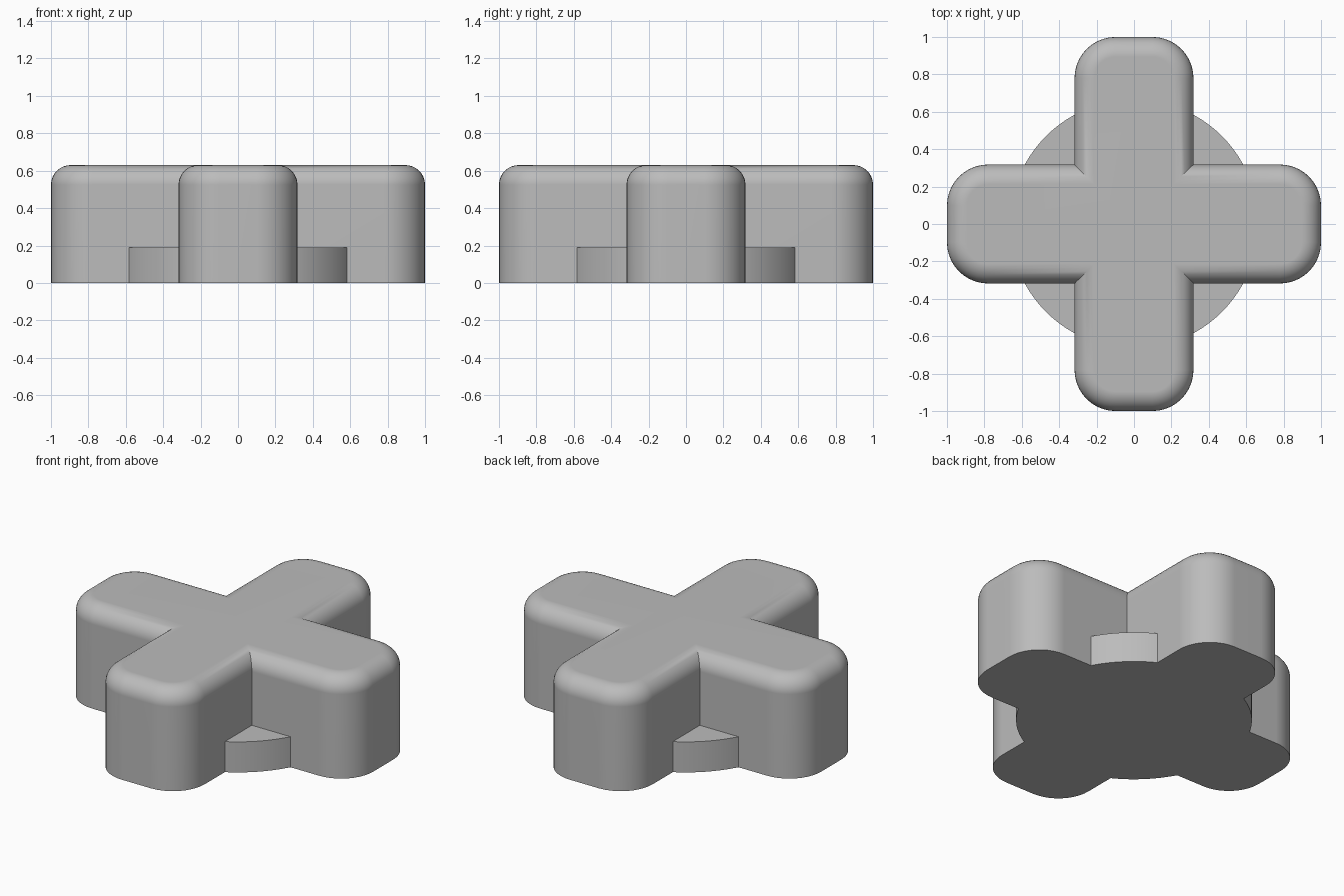
import bpy
import bmesh
from math import cos, sin, pi, radians

cube = bpy.data.objects.get("Cube")
if cube:
    bpy.data.objects.remove(cube, do_unlink=True)

HALF_WIDTH, REACH, HEIGHT = 0.318, 1.0, 0.63
CORNER, FILLET = 0.22, 0.105
DISC_RADIUS, DISC_HEIGHT = 0.665, 0.19

grey = bpy.data.materials.new("plain grey")
grey.use_nodes = True
colour = (0.5, 0.5, 0.5, 1)
grey.diffuse_color = colour
grey.node_tree.nodes["Principled BSDF"].inputs["Base Color"].default_value = colour


def cross_outline(inset, steps=10):
    """Plus-shaped outline with rounded arm ends, drawn inwards by inset."""
    w, reach, r = HALF_WIDTH - inset, REACH - inset, CORNER - inset
    arm = []
    for side in (-1, 1):
        for i in range(steps + 1):
            a = (side - 1) * pi / 4 + i / steps * pi / 2
            arm.append((reach - r + r * cos(a), side * (w - r) + r * sin(a)))
    arm.append((w, w))
    points = []
    for c, s in ((1, 0), (0, 1), (-1, 0), (0, -1)):
        points += [(x * c - y * s, x * s + y * c) for x, y in arm]
    return points


def disc_outline(sides=96):
    return [(DISC_RADIUS * cos(2 * pi * i / sides), DISC_RADIUS * sin(2 * pi * i / sides))
            for i in range(sides)]


def stack(name, layers):
    """Closed solid through outlines of equal length at rising heights."""
    bm = bmesh.new()
    rings = [[bm.verts.new((x, y, z)) for x, y in outline] for outline, z in layers]
    n = len(rings[0])
    for low, high in zip(rings, rings[1:]):
        for i in range(n):
            j = (i + 1) % n
            bm.faces.new((low[i], low[j], high[j], high[i]))
    bm.faces.new(rings[0][::-1])
    bm.faces.new(rings[-1])
    mesh = bpy.data.meshes.new(name)
    bm.to_mesh(mesh)
    bm.free()
    mesh.materials.append(grey)
    obj = bpy.data.objects.new(name, mesh)
    bpy.context.collection.objects.link(obj)
    bpy.ops.object.select_all(action="DESELECT")
    obj.select_set(True)
    bpy.context.view_layer.objects.active = obj
    bpy.ops.object.shade_smooth_by_angle(angle=radians(30))
    normals = obj.modifiers.new("flat cap normals", "WEIGHTED_NORMAL")
    normals.keep_sharp = True
    return obj


# Cross-shaped body: upright walls, then a quarter-round top edge
layers = [(cross_outline(0), 0)]
for k in range(9):
    t = k / 8 * pi / 2
    layers.append((cross_outline(FILLET * (1 - cos(t))), HEIGHT - FILLET * (1 - sin(t))))
stack("cross_body", layers)

# Low round base between the arms
stack("base_disc", [(disc_outline(), 0), (disc_outline(), DISC_HEIGHT)])
